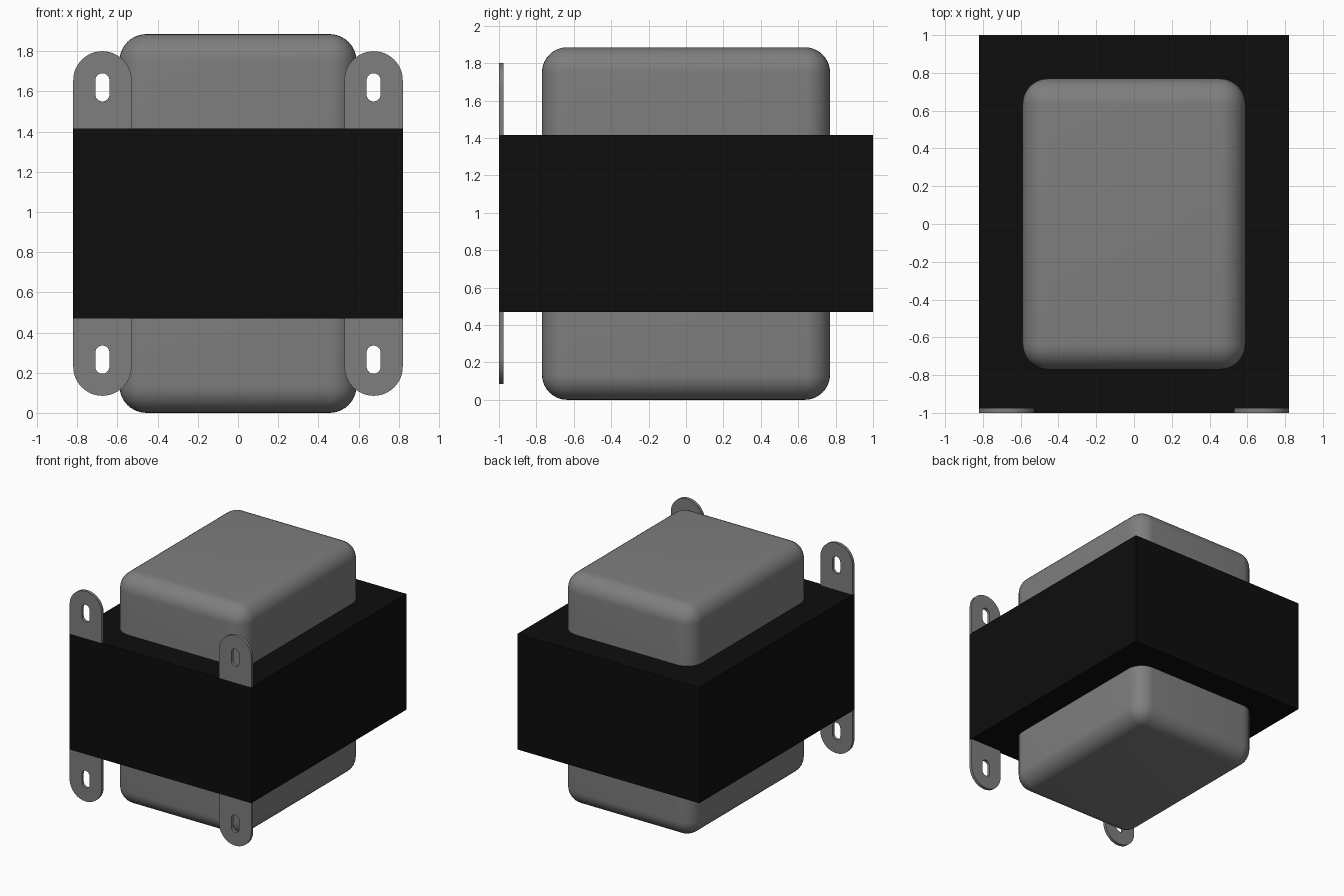
import bpy, bmesh, math
from mathutils import Vector

if "Cube" in bpy.data.objects:
    bpy.data.objects.remove(bpy.data.objects["Cube"], do_unlink=True)

CORE_LOW, CORE_HIGH, HEIGHT = 0.47, 1.415, 1.885
MID = HEIGHT / 2


def material(name, value):
    mat = bpy.data.materials.new(name)
    mat.use_nodes = True
    colour = (value, value, value, 1)
    mat.diffuse_color = colour
    bsdf = mat.node_tree.nodes["Principled BSDF"]
    bsdf.inputs["Base Color"].default_value = colour
    bsdf.inputs["Roughness"].default_value = 0.6
    return mat


grey = material("grey metal", 0.21)
black = material("black core", 0.004)


def finish(name, bm, mat, smooth=False):
    bmesh.ops.recalc_face_normals(bm, faces=bm.faces)
    mesh = bpy.data.meshes.new(name)
    bm.to_mesh(mesh)
    bm.free()
    mesh.materials.append(mat)
    obj = bpy.data.objects.new(name, mesh)
    bpy.context.collection.objects.link(obj)
    if smooth:
        bpy.ops.object.select_all(action='DESELECT')
        obj.select_set(True)
        bpy.context.view_layer.objects.active = obj
        bpy.ops.object.shade_smooth_by_angle(angle=math.radians(35))
    return obj


def box(low, high):
    bm = bmesh.new()
    bmesh.ops.create_cube(bm, size=1)
    low, high = Vector(low), Vector(high)
    for v in bm.verts:
        v.co = (low + high) / 2 + v.co * (high - low)
    return bm


def arc(cx, cz, radius, start, end, steps=16):
    angles = [math.radians(start + (end - start) * i / steps) for i in range(steps + 1)]
    return [(cx + radius * math.cos(a), cz + radius * math.sin(a)) for a in angles]


def flip(z, side):
    """Height z for the upper side, or its mirror image for the lower side."""
    return MID + side * (z - MID)


# Core block
finish("core", box((-0.82, -1, CORE_LOW), (0.82, 1, CORE_HIGH)), black)


# Rounded end covers, square where they enter the core
def cover(name, side):
    inner = CORE_HIGH - 0.02
    bm = box((-0.59, -0.77, inner), (0.59, 0.77, HEIGHT))
    edges = [e for e in bm.edges if max(v.co.z for v in e.verts) > inner + 0.1]
    bmesh.ops.bevel(bm, geom=edges, offset=0.135, segments=10, profile=0.5,
                    affect='EDGES', clamp_overlap=True)
    for v in bm.verts:
        v.co.z = flip(v.co.z, side)
    finish(name, bm, grey, smooth=True)


# Mounting tabs with a round end and a slot
def tab(name, x_side, z_side):
    cx = 0.675
    outline = [(0.82, CORE_HIGH)] + arc(cx, 1.655, 0.145, 0, 180, 24) + [(0.53, CORE_HIGH)]
    slot = arc(cx, 1.655, 0.035, 0, 180) + arc(cx, 1.585, 0.035, 180, 360)
    bm = bmesh.new()
    for loop in (outline, slot):
        verts = [bm.verts.new((x_side * x, -1, flip(z, z_side))) for x, z in loop]
        for a, b in zip(verts, verts[1:] + verts[:1]):
            bm.edges.new((a, b))
    bmesh.ops.triangle_fill(bm, edges=bm.edges[:], use_beauty=True)
    extruded = bmesh.ops.extrude_face_region(bm, geom=bm.faces[:])["geom"]
    for v in extruded:
        if isinstance(v, bmesh.types.BMVert):
            v.co.y += 0.025
    finish(name, bm, grey, smooth=True)


for level, z_side in (("upper", 1), ("lower", -1)):
    cover(level + "_cover", z_side)
    for hand, x_side in (("left", 1), ("right", -1)):
        tab(f"{level}_{hand}_mounting_tab", x_side, z_side)
